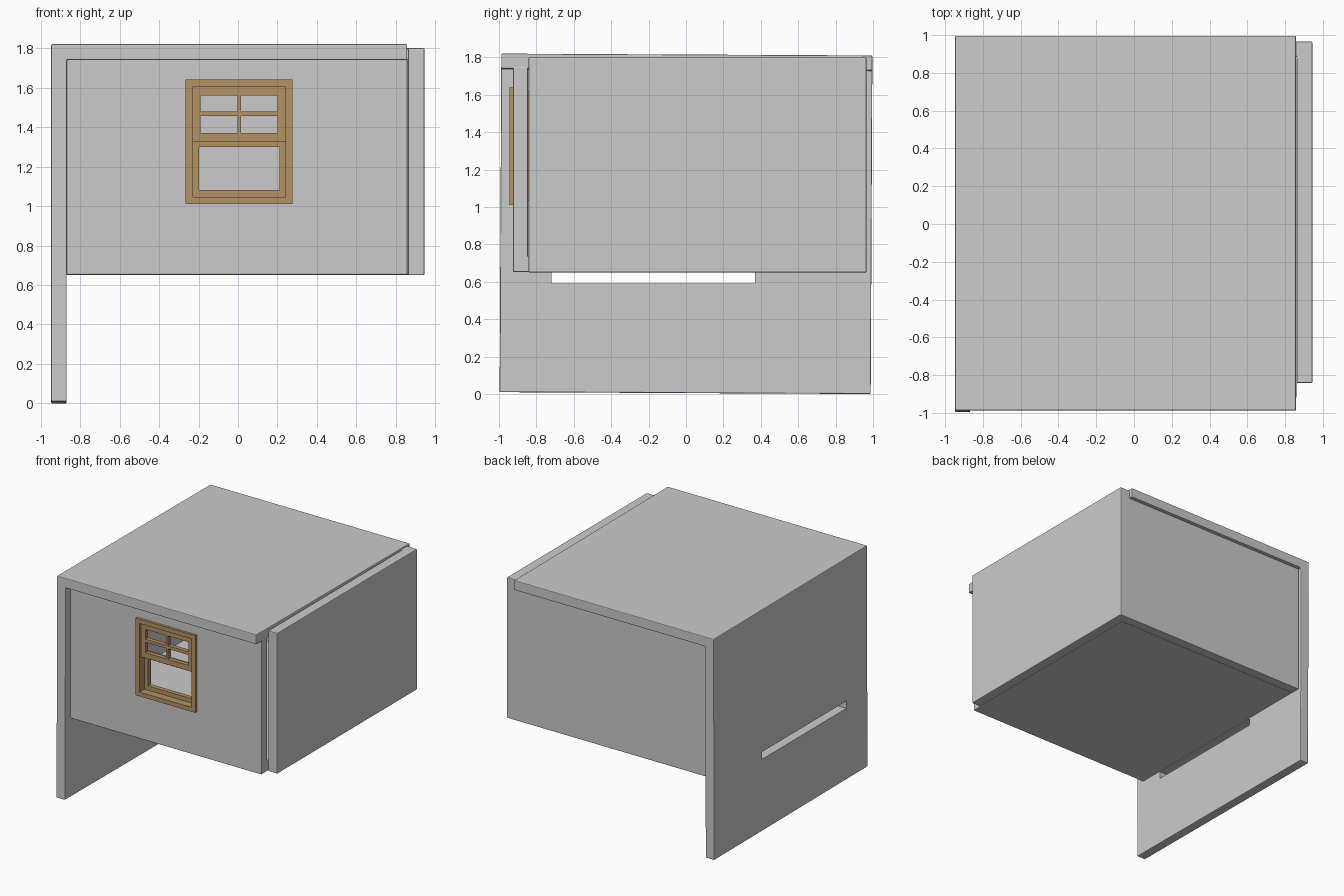
import bpy, bmesh
from mathutils import Matrix, Vector

if "Cube" in bpy.data.objects:
    bpy.data.objects.remove(bpy.data.objects["Cube"])


def finish(name, bm, bevel=0.0):
    bmesh.ops.recalc_face_normals(bm, faces=bm.faces)
    me = bpy.data.meshes.new(name)
    bm.to_mesh(me)
    bm.free()
    ob = bpy.data.objects.new(name, me)
    bpy.context.collection.objects.link(ob)
    if bevel:
        m = ob.modifiers.new("soft_edges", 'BEVEL')
        m.width, m.segments = bevel, 2
    return ob


def extruded(name, points, sweep, bevel=0.006):
    """Closed profile swept along a vector."""
    bm = bmesh.new()
    face = bm.faces.new([bm.verts.new(p) for p in points])
    new = bmesh.ops.extrude_face_region(bm, geom=[face], use_keep_orig=True)["geom"]
    bmesh.ops.translate(bm, vec=Vector(sweep), verts=[v for v in new if isinstance(v, bmesh.types.BMVert)])
    return finish(name, bm, bevel)


def cutter(name, lo, hi):
    (x0, y0, z0), (x1, y1, z1) = lo, hi
    ob = extruded(name, [(x0, y0, z0), (x1, y0, z0), (x1, y0, z1), (x0, y0, z1)], (0, y1 - y0, 0), 0)
    ob.hide_render = True
    ob.display_type = 'WIRE'
    return ob


def cut(ob, tool):
    m = ob.modifiers.new("opening", 'BOOLEAN')
    m.operation, m.object, m.solver = 'DIFFERENCE', tool, 'EXACT'


wood = bpy.data.materials.new("wood")
wood.diffuse_color = (0.45, 0.29, 0.13, 1)
wood.use_nodes = True
wood.node_tree.nodes["Principled BSDF"].inputs["Base Color"].default_value = wood.diffuse_color


def lattice(name, xs, zs, y0, y1):
    """Flat frame; cells with odd column and odd row stay open."""
    bm = bmesh.new()
    grid = [[bm.verts.new((x, y0, z)) for z in zs] for x in xs]
    for i in range(len(xs) - 1):
        for j in range(len(zs) - 1):
            if not (i % 2 and j % 2):
                bm.faces.new((grid[i][j], grid[i + 1][j], grid[i + 1][j + 1], grid[i][j + 1]))
    loose = [v for v in bm.verts if not v.link_faces]
    bmesh.ops.delete(bm, geom=loose, context='VERTS')
    new = bmesh.ops.extrude_face_region(bm, geom=bm.faces[:], use_keep_orig=True)["geom"]
    bmesh.ops.translate(bm, vec=(0, y1 - y0, 0), verts=[v for v in new if isinstance(v, bmesh.types.BMVert)])
    ob = finish(name, bm)
    ob.data.materials.append(wood)
    return ob


# Roof and tall left wall, one L-shaped piece, very slightly tilted
L = [(-.947, .005), (-.868, .005), (-.868, 1.735), (.857, 1.735), (.857, 1.815), (-.947, 1.815)]
roof = extruded("roof_and_left_wall", [(x, -.992, z) for x, z in L], (0, 1.984, 0))
pivot = Matrix.Translation((0, 0, .9))
roof.data.transform(pivot @ Matrix.Rotation(-.005, 4, 'X') @ pivot.inverted())
cut(roof, cutter("slot_cutter", (-1.1, -.72, .59), (-.8, .37, .65)))

# Right and back walls, L-shaped in plan
P = [(.862, -.842), (.945, -.842), (.945, .965), (-.869, .965), (-.869, .885), (.862, .885)]
extruded("right_and_back_wall", [(x, y, .65) for x, y in P], (0, 0, 1.15))

# Front wall and floor, L-shaped from the side
F = [(-.925, .652), (.883, .652), (.883, .732), (-.845, .732), (-.845, 1.75), (-.925, 1.75)]
front = extruded("front_wall_and_floor", [(-.869, y, z) for y, z in F], (1.728, 0, 0))
cut(front, cutter("window_cutter", (-.245, -1.1, 1.03), (.257, -.7, 1.622)))

# Double-hung window: casing, jamb, outer upper sash, inner lower sash
lattice("window_casing", [-.265, -.228, .24, .275], [1.01, 1.045, 1.605, 1.64], -.945, -.922)
lattice("window_jamb", [-.244, -.228, .24, .256], [1.031, 1.045, 1.605, 1.621], -.923, -.835)
lattice("upper_sash", [-.228, -.19, -.003, .015, .2, .24],
        [1.325, 1.37, 1.455, 1.48, 1.56, 1.605], -.925, -.89)
lattice("lower_sash", [-.228, -.197, .209, .24], [1.045, 1.08, 1.3, 1.35], -.882, -.845)
